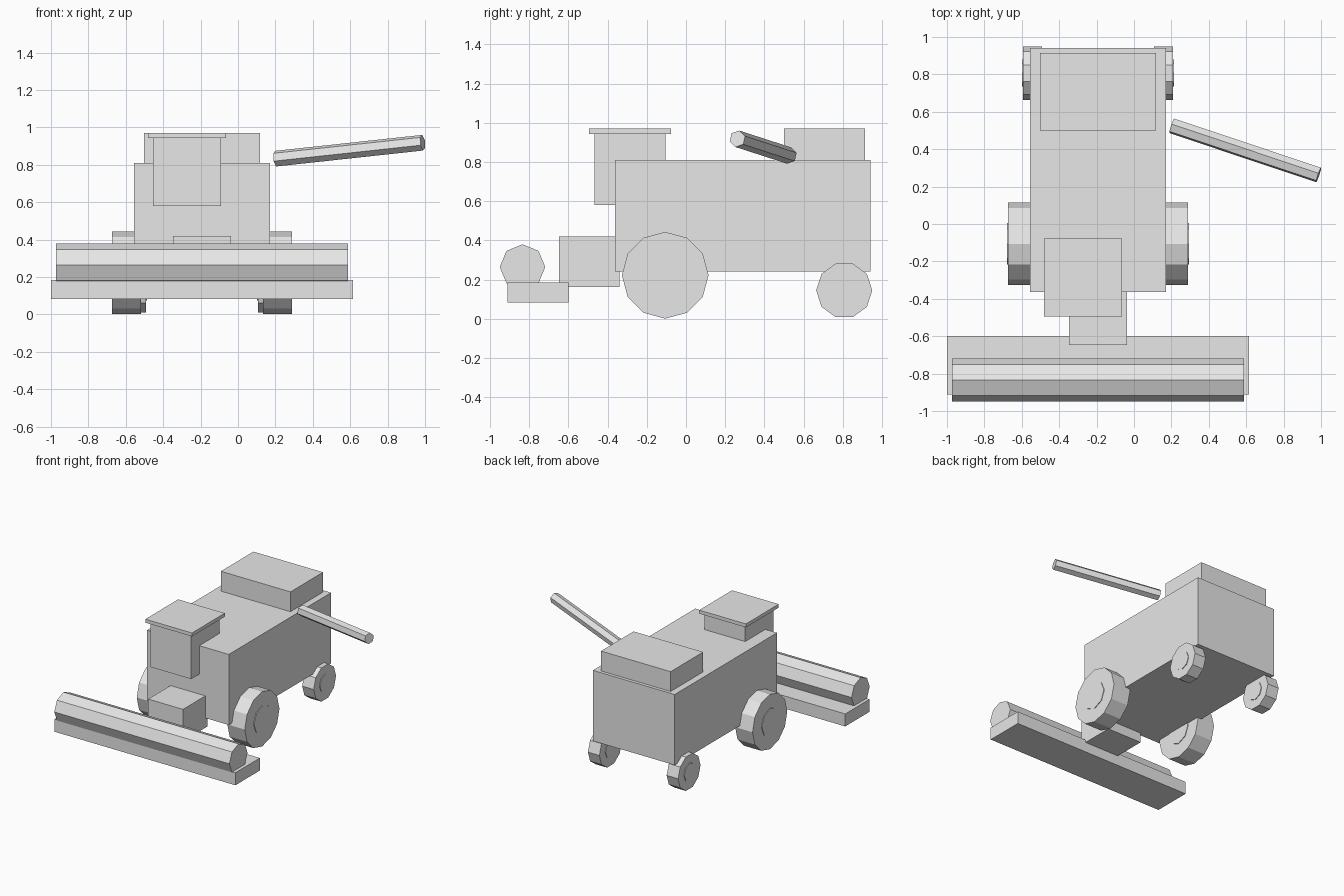
import bpy
from mathutils import Vector

if "Cube" in bpy.data.objects:
    bpy.data.objects.remove(bpy.data.objects["Cube"])

grey = bpy.data.materials.new("plain grey")
grey.diffuse_color = (0.8, 0.8, 0.8, 1)
grey.use_nodes = True
grey.node_tree.nodes["Principled BSDF"].inputs["Base Color"].default_value = grey.diffuse_color

MID = -0.1925  # centre line of the vehicle


def finish(name):
    ob = bpy.context.object
    ob.name = name
    ob.data.name = name
    ob.data.materials.append(grey)
    return ob


def box(name, x, y, z):
    """Box from (min, max) ranges."""
    bpy.ops.mesh.primitive_cube_add(size=1)
    ob = finish(name)
    lo, hi = Vector((x[0], y[0], z[0])), Vector((x[1], y[1], z[1]))
    size, mid = hi - lo, (hi + lo) / 2
    for v in ob.data.vertices:
        v.co = Vector(a * b for a, b in zip(v.co, size)) + mid


def rod(name, start, end, radius, sides):
    """Flat-sided cylinder between two points."""
    a, b = Vector(start), Vector(end)
    bpy.ops.mesh.primitive_cylinder_add(vertices=sides, radius=radius, depth=(b - a).length)
    ob = finish(name)
    ob.location = (a + b) / 2
    ob.rotation_mode = 'QUATERNION'
    ob.rotation_quaternion = Vector((0, 0, 1)).rotation_difference(b - a)


def wheel(name, offset, y, z, radius, half, sides):
    """Pair of wheels, each with a hub standing slightly proud of both faces."""
    for side, s in (("left", -1), ("right", 1)):
        x = MID + s * offset
        rod(f"{name}_wheel_{side}", (x - half, y, z), (x + half, y, z), radius, sides)
        h = half + 0.005
        rod(f"{name}_hub_{side}", (x - h, y, z), (x + h, y, z), radius / 2, 8)


# Main body and grain tank
box("body", (-0.557, 0.172), (-0.363, 0.94), (0.241, 0.81))
box("grain_tank", (-0.503, 0.118), (0.50, 0.914), (0.80, 0.97))

# Cab
box("cab", (-0.454, -0.091), (-0.466, -0.105), (0.58, 0.945))
box("cab_roof", (-0.480, -0.064), (-0.495, -0.077), (0.942, 0.97))

# Feeder, cutting header and reel
box("feeder", (-0.347, -0.037), (-0.648, -0.338), (0.163, 0.42))
box("header", (-1.0, 0.615), (-0.911, -0.60), (0.083, 0.184))
rod("reel", (-0.973, -0.834, 0.264), (0.588, -0.834, 0.264), 0.116, 8)

# Unloading auger
rod("unloading_auger", (0.202, 0.525, 0.833), (0.987, 0.262, 0.918), 0.043, 6)

# Wheels
wheel("front", 0.404, -0.106, 0.222, 0.221, 0.0775, 12)
wheel("rear", 0.351, 0.807, 0.145, 0.143, 0.051, 10)
